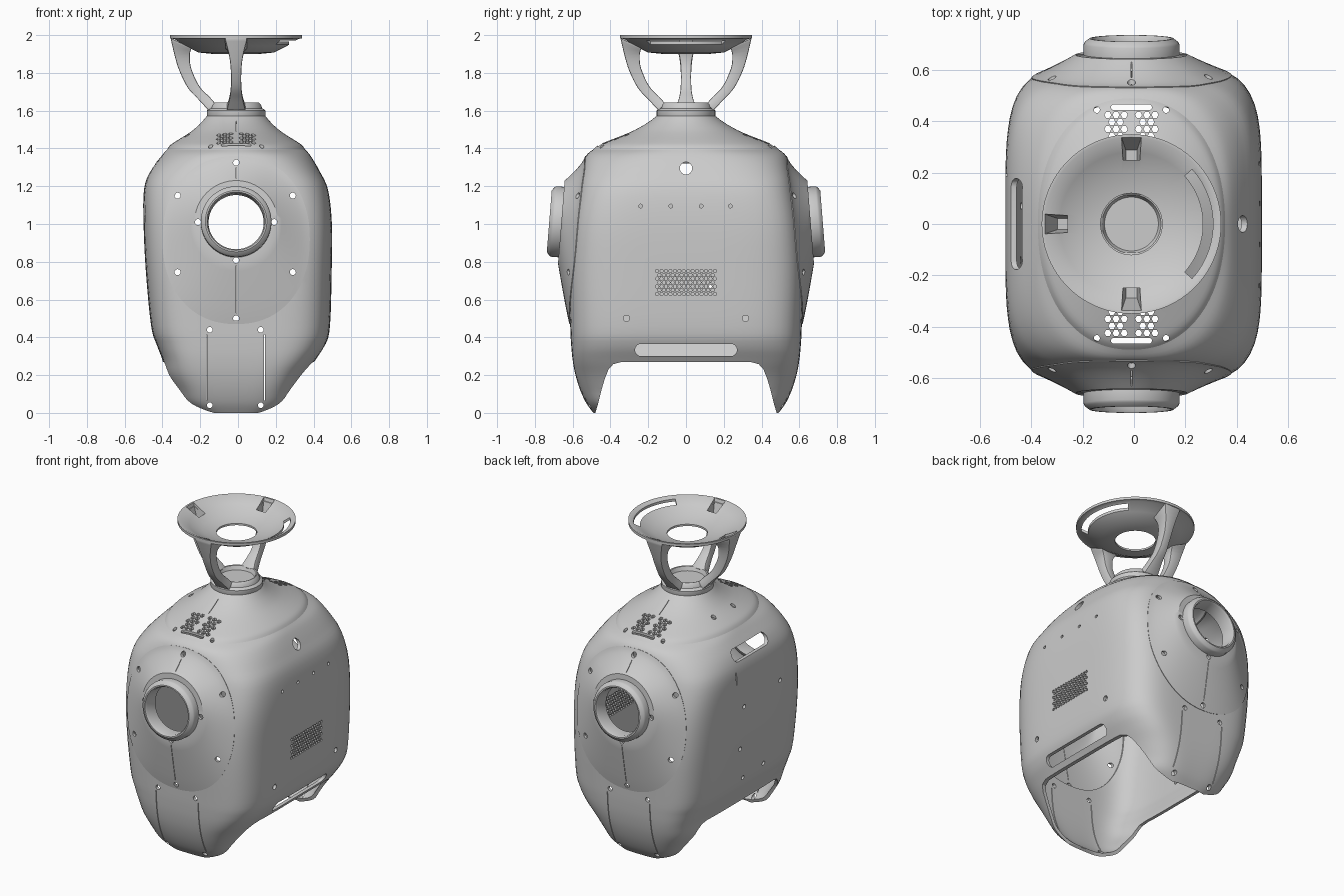
import bpy, bmesh, math
from mathutils import Matrix, Vector

cube = bpy.data.objects.get("Cube")
if cube:
    bpy.data.objects.remove(cube, do_unlink=True)

CX = -0.01            # common axis of head, panels and rings
EYE = 1.01            # height of the round openings
GREY = (0.6, 0.6, 0.6, 1)
mat = bpy.data.materials.new("shell_grey")
mat.use_nodes = True
mat.diffuse_color = GREY
mat.node_tree.nodes["Principled BSDF"].inputs["Base Color"].default_value = GREY


def select(ob):
    bpy.ops.object.select_all(action='DESELECT')
    ob.select_set(True)
    bpy.context.view_layer.objects.active = ob


def add(name, bm):
    bmesh.ops.recalc_face_normals(bm, faces=bm.faces)
    me = bpy.data.meshes.new(name)
    bm.to_mesh(me)
    bm.free()
    ob = bpy.data.objects.new(name, me)
    bpy.context.collection.objects.link(ob)
    me.materials.append(mat)
    return ob


def finish(ob, thick=0, cutters=(), bevel=0):
    select(ob)
    if thick:
        m = ob.modifiers.new("wall", 'SOLIDIFY')
        m.thickness, m.offset, m.use_even_offset = thick, -1, True
    if bevel:
        m = ob.modifiers.new("round", 'BEVEL')
        m.width, m.segments = bevel, 2
    for cutter in cutters:
        m = ob.modifiers.new("cut", 'BOOLEAN')
        m.object, m.operation, m.solver = cutter, 'DIFFERENCE', 'EXACT'
    for m in list(ob.modifiers):
        bpy.ops.object.modifier_apply(modifier=m.name)
    for cutter in cutters:
        bpy.data.objects.remove(cutter, do_unlink=True)
    select(ob)
    bpy.ops.object.shade_smooth_by_angle(angle=math.radians(32))


def loft(bm, rings, closed=False, caps=False):
    vs = [[bm.verts.new(p) for p in r] for r in rings]
    n = len(vs[0])
    pairs = list(zip(vs, vs[1:])) + ([(vs[-1], vs[0])] if closed else [])
    for a, b in pairs:
        for i in range(n):
            j = (i + 1) % n
            bm.faces.new((a[i], a[j], b[j], b[i]))
    if caps:
        bm.faces.new(vs[0])
        bm.faces.new(vs[-1])


def lathe(name, profile, place, closed=True, segs=64):
    bm = bmesh.new()
    ang = [2 * math.pi * i / segs for i in range(segs)]
    loft(bm, [[place @ Vector((r * math.cos(t), r * math.sin(t), z)) for t in ang]
              for r, z in profile], closed, not closed)
    return add(name, bm)


def smooth_rows(rows, steps):
    out = []
    for i in range(len(rows) - 1):
        p = [rows[max(0, min(len(rows) - 1, i + k))] for k in (-1, 0, 1, 2)]
        for s in range(steps):
            t = s / steps
            out.append([0.5 * (2 * b + (c - a) * t + (2 * a - 5 * b + 4 * c - d) * t * t
                               + (3 * b - a - 3 * c + d) * t ** 3) for a, b, c, d in zip(*p)])
    return out + [list(rows[-1])]


# cutter outlines
def disc(u, v, r, n=16):
    return [(u + r * math.cos(2 * math.pi * i / n), v + r * math.sin(2 * math.pi * i / n)) for i in range(n)]


def capsule(u, v, half, r):
    return [(u + math.copysign(half - r, math.cos(t)) + r * math.cos(t), v + r * math.sin(t))
            for t in [2 * math.pi * (i + 0.5) / 24 for i in range(24)]]


def rect(u0, u1, v0, v1):
    return [(u0, v0), (u1, v0), (u1, v1), (u0, v1)]


def honeycomb(u, v, hu, hv, pitch, r):
    dv = pitch * 0.866
    rows = int(hv / dv)
    return [disc(u + (i + 0.5 * (k % 2)) * pitch, v + k * dv, r, 6)
            for k in range(-rows, rows + 1) for i in range(-20, 21)
            if abs(i + 0.5 * (k % 2)) * pitch <= hu]


def prism(bm, pts, axis, lo, hi):
    put = {'x': lambda u, v, d: (d, u, v), 'y': lambda u, v, d: (u, d, v), 'z': lambda u, v, d: (u, v, d)}[axis]
    loft(bm, [[put(u, v, d) for u, v in pts] for d in (lo, hi)], caps=True)


# body section rows: height, left reach, right reach, depth, squareness
ROWS = smooth_rows([
    (0, .22, .22, .49, 4), (.05, .30, .29, .527, 4), (.12, .335, .32, .56, 4.2), (.2, .375, .365, .585, 4.5),
    (.28, .39, .42, .6, 5), (.36, .42, .472, .608, 5), (.46, .45, .497, .613, 5), (.75, .478, .506, .622, 5),
    (1.0, .49, .507, .605, 5), (1.18, .488, .487, .575, 4.4), (1.28, .455, .442, .555, 3.6),
    (1.36, .395, .395, .53, 2.8), (1.395, .365, .365, .49, 2.2)], 4)


def section(z):
    for p, q in zip(ROWS, ROWS[1:]):
        if z <= q[0]:
            t = (z - p[0]) / (q[0] - p[0])
            return [a + (b - a) * t for a, b in zip(p, q)]
    return ROWS[-1]


def body_ring(row, segs=112):
    z, left, right, depth, n = row
    pts = []
    for i in range(segs):
        c, s = math.cos(2 * math.pi * i / segs), math.sin(2 * math.pi * i / segs)
        r = (abs(c) ** n + abs(s) ** n) ** (-1 / n)
        pts.append((CX + (right if c > 0 else left) * r * c, depth * r * s, z))
    return pts


def oval(t, scale=1):
    c, s = math.cos(t), math.sin(t)
    r = (abs(c) ** 2.2 + abs(s) ** 2.2) ** (-1 / 2.2) * scale
    return CX + 0.39 * r * c, 0.92 + (0.44 if s > 0 else 0.45) * r * s


TURN = [2 * math.pi * i / 96 for i in range(96)]

# body shell: arches and panel openings first, then grips, vents and screw holes
bm = bmesh.new()
loft(bm, [body_ring(r) for r in ROWS])
body = add("body_shell", bm)
large = bmesh.new()
half = [(-.50, -.1), (-.48, 0), (-.465, .05), (-.445, .13), (-.43, .18), (-.41, .23), (-.385, .258), (-.34, .27)]
prism(large, half + [(-y, z) for y, z in reversed(half)], 'x', -1, 1)
prism(large, [oval(t, 0.96) for t in TURN], 'y', -1, 1)
cut = bmesh.new()
for s in (-1, 1):
    for x in (-.15, .12):
        for z in (.04, .44):
            prism(cut, disc(x, z, .015), 'y', s * .35, s * .8)
    for x in (-.165, .14):
        prism(cut, rect(x - .002, x + .002, .065, .415), 'y', s * .45, s * .8)
    prism(cut, disc(s * .315, .5, .017), 'x', .3, .7)
prism(cut, capsule(0, .333, .27, .033), 'x', .3, .7)
prism(cut, disc(0, 1.295, .033, 24), 'x', .3, .7)
for y in (-.24, -.08, .08, .235):
    prism(cut, disc(y, 1.095, .01), 'x', .3, .7)
for pts in honeycomb(0, .69, .16, .075, .0235, .009):
    prism(cut, pts, 'x', .3, .7)
prism(cut, capsule(0, 1.285, .178, .036), 'x', -.7, -.3)
for y, z in ((-.26, .98), (.11, .95), (.13, .675), (-.14, .475), (.07, .46)):
    prism(cut, disc(y, z, .014), 'x', -.7, -.3)
prism(cut, rect(.187, .195, 1.12, 1.2), 'x', -.7, -.3)
finish(body, .02, [add("opening_cutter", large), add("detail_cutter", cut)])

# front and back face panels with their tilted rings
TILT = 0.08
for s, side in ((-1, "front"), (1, "back")):
    rings = []
    for k in range(9):
        f = k / 8
        ring = []
        for t in TURN:
            ox, oz = oval(t)
            z0, left, right, depth, n = section(oz)
            reach = right if ox > CX else left
            oy = depth * max(0, 1 - abs((ox - CX) / reach) ** n) ** (1 / n) + .004
            ix, iz = CX + .22 * math.cos(t), EYE + .22 * math.sin(t)
            iy = .66 - TILT * (iz - EYE)
            g = f ** (1.15 + .25 * math.sin(t))
            ring.append((ox + (ix - ox) * f, s * (oy + (iy - oy) * g), oz + (iz - oz) * f))
        rings.append(ring)
    rings.append([(CX + .165 * math.cos(t), s * (.66 - TILT * .165 * math.sin(t)), EYE + .165 * math.sin(t)) for t in TURN])
    bm = bmesh.new()
    loft(bm, rings)
    panel = add(side + "_panel", bm)
    cut = bmesh.new()
    for x, z in ((-.32, 1.15), (.29, 1.15), (-.32, .745), (.29, .745), (CX, 1.325), (CX, .5),
                 (-.212, EYE), (.192, EYE), (CX, .808)):
        prism(cut, disc(x, z, .016), 'y', s * .4, s * .8)
    for z0, z1 in ((1.24, 1.3), (.53, .78)):
        prism(cut, rect(CX - .0015, CX + .0015, z0, z1), 'y', s * .4, s * .8)
    finish(panel, .016, [add("panel_cutter", cut)])
    place = Matrix.Translation((CX, s * .66, EYE)) @ Matrix.Rotation(-s * (math.pi / 2 - TILT), 4, 'X')
    finish(lathe(side + "_ring", [(.17, -.02), (.187, 0), (.187, .04), (.182, .05), (.163, .064),
                                  (.155, .064), (.148, .05), (.146, -.03)], place))

# shoulder cap flaring from the body rim up to the neck
rim = body_ring(ROWS[-1])
bm = bmesh.new()
flare = [(0, 1.395), (.08, 1.418), (.25, 1.442), (.45, 1.468), (.65, 1.497), (.85, 1.535), (1, 1.572)]
loft(bm, [[(x + (CX + (x - CX) * .155 / math.hypot(x - CX, y) - x) * f,
            y + (y * .155 / math.hypot(x - CX, y) - y) * f, z) for x, y, _ in rim]
          for f, z in smooth_rows(flare, 3)])
cap = add("shoulder_cap", bm)
cut = bmesh.new()
for s in (-1, 1):
    for x in (-.07, .05):
        for pts in honeycomb(x, s * .37, .045, .065, .032, .0135):
            prism(cut, pts, 'z', 1.3, 1.6)
    prism(cut, capsule(CX, s * .455, .08, .011), 'z', 1.3, 1.6)
    for x in (-.145, .125):
        prism(cut, disc(x, s * .445, .012), 'z', 1.3, 1.6)
    prism(cut, rect(CX - .0015, CX + .0015, s * .19, s * .29), 'z', 1.3, 1.6)
    prism(cut, disc(-.27, s * .1, .015), 'z', 1.3, 1.6)
finish(cap, .014, [add("cap_cutter", cut)])

# neck collar
AXIS = Matrix.Translation((CX, 0, 0))
finish(lathe("neck_collar", [(.15, 1.555), (.155, 1.565), (.155, 1.6), (.148, 1.607), (.138, 1.612),
                             (.132, 1.632), (.122, 1.642), (.115, 1.64), (.105, 1.615)], AXIS, closed=False))


def spoke(turn):
    return AXIS @ Matrix.Rotation(math.radians(turn), 4, 'Z')


def pocket(bm, turn):
    loft(bm, [[spoke(turn) @ Vector(p) for p in ((.25, -w, z), (outer, -w, z), (outer, w, z), (.25, w, z))]
              for z, outer, w in ((1.85, .288, .022), (1.96, .325, .034), (2.1, .37, .05))], caps=True)


SPOKES = ((90, "back_arm"), (180, "right_arm"), (270, "front_arm"))

# dish with arm pockets and a curved slot
dish = lathe("dish", [(.35, 2), (.338, 2), (.28, 1.967), (.2, 1.927), (.12, 1.912), (.12, 1.9), (.2, 1.908),
                      (.27, 1.943), (.33, 1.98), (.35, 1.983)], AXIS, segs=96)
cut = bmesh.new()
for turn, name in SPOKES:
    pocket(cut, turn)
sweep = [math.radians(a) for a in range(-42, 43, 3)]
prism(cut, [(CX + .318 * math.cos(a), .318 * math.sin(a)) for a in sweep]
      + [(CX + .28 * math.cos(a), .28 * math.sin(a)) for a in reversed(sweep)], 'z', 1.8, 2.1)
finish(dish, 0, [add("dish_cutter", cut)])

# three curved arms: outer radius, height, inner radius, height, half width
ARM = smooth_rows([(.145, 1.6, .108, 1.635, .05), (.2, 1.66, .14, 1.672, .036), (.255, 1.72, .195, 1.73, .028),
                   (.3, 1.81, .238, 1.825, .028), (.325, 1.89, .245, 1.895, .037), (.347, 1.985, .235, 1.932, .06)], 4)
for turn, name in SPOKES:
    bm = bmesh.new()
    loft(bm, [[spoke(turn) @ Vector(p) for p in ((ro, -w, zo), (ro, w, zo), (ri, w, zi), (ri, -w, zi))]
              for ro, zo, ri, zi, w in ARM], caps=True)
    arm = add(name, bm)
    cut = bmesh.new()
    pocket(cut, turn)
    finish(arm, 0, [add("arm_cutter", cut)], bevel=.008)
